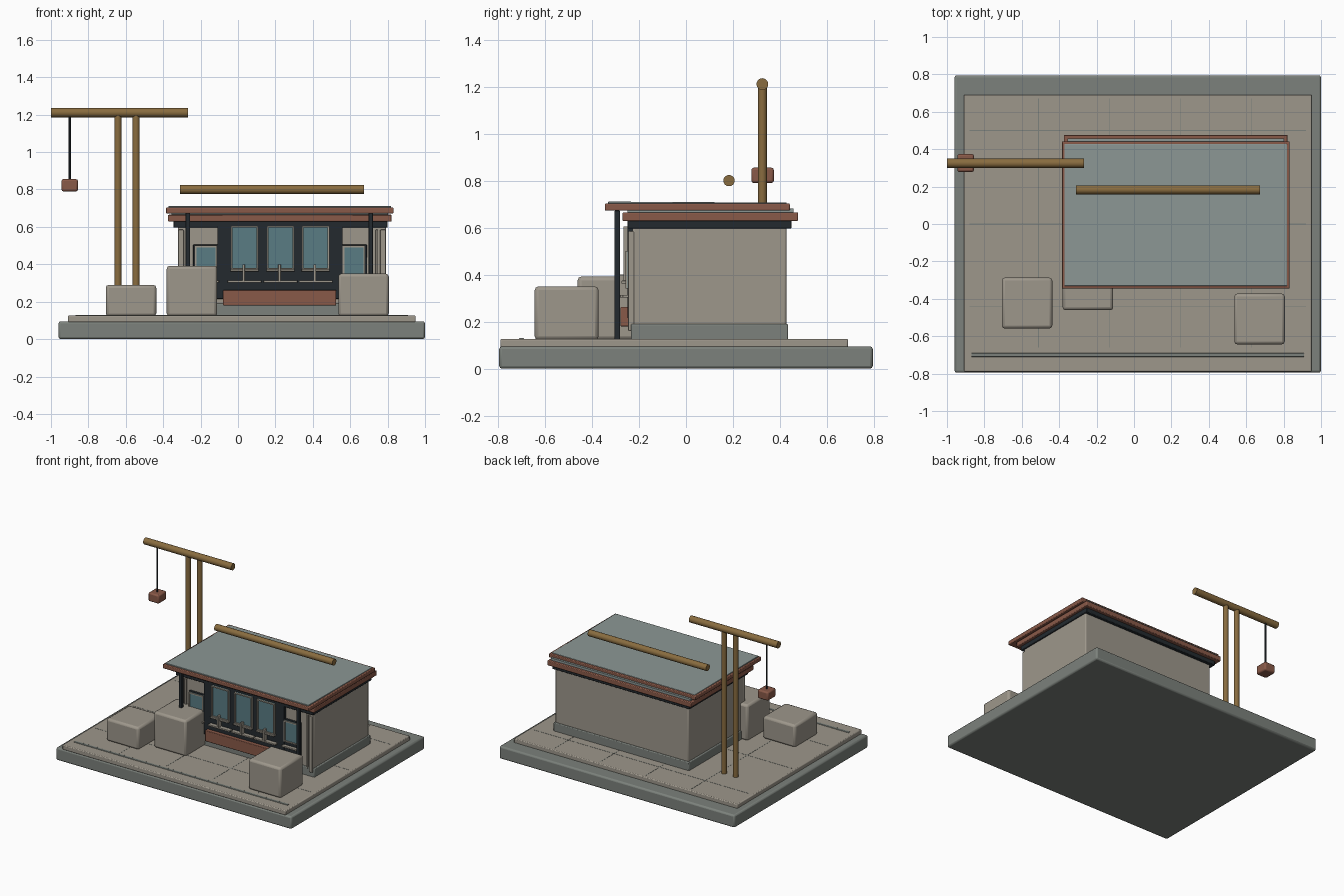
import bpy, math
from mathutils import Vector

if "Cube" in bpy.data.objects:
    bpy.data.objects.remove(bpy.data.objects["Cube"])


def material(name, rgb):
    m = bpy.data.materials.new(name)
    m.diffuse_color = (*rgb, 1)
    m.use_nodes = True
    m.node_tree.nodes["Principled BSDF"].inputs["Base Color"].default_value = m.diffuse_color
    return m


SLAB = material("slab_grey", (0.20, 0.22, 0.20))
STONE = material("warm_stone", (0.34, 0.31, 0.26))
RUST = material("rust_brown", (0.25, 0.10, 0.065))
DARK = material("dark_metal", (0.017, 0.023, 0.028))
WOOD = material("timber", (0.25, 0.15, 0.05))
GLASS = material("teal_glass", (0.10, 0.20, 0.23))
ROOF = material("roof_grey", (0.26, 0.31, 0.30))


def box(name, x, y, z, mat, bevel=0.0, tilt=0.0):
    """Box from (min, max) ranges, with optional rounded edges."""
    bpy.ops.mesh.primitive_cube_add(size=1, location=[(a + b) / 2 for a, b in (x, y, z)])
    o = bpy.context.object
    o.name = name
    o.scale = [b - a for a, b in (x, y, z)]
    bpy.ops.object.transform_apply(location=False, rotation=False, scale=True)
    o.rotation_euler.x = tilt
    o.data.materials.append(mat)
    if bevel:
        m = o.modifiers.new("bevel", 'BEVEL')
        m.width, m.segments = bevel, 2
        bpy.ops.object.shade_smooth_by_angle(angle=math.radians(35))
    return o


def rod(name, a, b, r, mat, sides=20):
    """Round bar between two points."""
    a, b = Vector(a), Vector(b)
    d = b - a
    bpy.ops.mesh.primitive_cylinder_add(vertices=sides, radius=r, depth=d.length,
                                        location=(a + b) / 2,
                                        rotation=d.to_track_quat('Z', 'Y').to_euler())
    o = bpy.context.object
    o.name = name
    o.data.materials.append(mat)
    bpy.ops.object.shade_smooth_by_angle(angle=math.radians(35))


def frame(name, x, z, y, w, mat):
    """Four thin bars around a window opening."""
    (x0, x1), (z0, z1) = x, z
    box(name + "_left", (x0, x0 + w), y, z, mat)
    box(name + "_right", (x1 - w, x1), y, z, mat)
    box(name + "_bottom", (x0 + w, x1 - w), y, (z0, z0 + w), mat)
    box(name + "_top", (x0 + w, x1 - w), y, (z1 - w, z1), mat)


# Ground slab and paving
box("base_slab", (-0.96, 1.0), (-0.795, 0.795), (0, 0.095), SLAB, 0.012)
box("paving", (-0.91, 0.95), (-0.79, 0.69), (0.09, 0.126), STONE, 0.006)
for x in (-0.51, -0.13, 0.25, 0.63):
    box("paving_joint_y", (x - 0.002, x + 0.002), (-0.66, 0.67), (0.12, 0.127), SLAB)
for y in (-0.44, 0.0, 0.5):
    box("paving_joint_x", (-0.88, 0.92), (y - 0.002, y + 0.002), (0.12, 0.127), SLAB)
box("front_drain", (-0.87, 0.91), (-0.71, -0.69), (0.12, 0.130), SLAB, 0.003)

# Building body
box("plinth", (-0.33, 0.80), (-0.235, 0.435), (0.12, 0.19), SLAB, 0.006)
box("walls", (-0.32, 0.79), (-0.228, 0.427), (0.15, 0.61), STONE, 0.008)
box("eave_band", (-0.345, 0.80), (-0.25, 0.45), (0.597, 0.632), DARK, 0.004)

# Two stacked roofs, the upper one set forward
box("lower_fascia", (-0.374, 0.822), (-0.27, 0.477), (0.628, 0.665), RUST, 0.005)
box("lower_roof", (-0.355, 0.803), (-0.25, 0.458), (0.655, 0.682), ROOF)
box("upper_fascia", (-0.386, 0.832), (-0.345, 0.442), (0.672, 0.703), RUST, 0.005)
box("upper_roof", (-0.372, 0.818), (-0.331, 0.428), (0.69, 0.7085), ROOF, 0.002, -0.006)
rod("ridge_pole", (-0.31, 0.183, 0.80), (0.674, 0.183, 0.80), 0.024, WOOD)

# Corner pilasters and canopy posts
for cx in (-0.305, 0.775):
    box("corner_pilaster", (cx - 0.015, cx + 0.015), (-0.246, -0.22), (0.16, 0.585), STONE, 0.004)
for cx in (-0.272, 0.742):
    box("inner_pilaster", (cx - 0.007, cx + 0.007), (-0.24, -0.22), (0.18, 0.585), STONE, 0.003)
for px in (-0.268, 0.71):
    box("canopy_post", (px - 0.012, px + 0.012), (-0.304, -0.28), (0.12, 0.672), DARK, 0.003)

# Dark shopfront: tall centre, lower wings
box("shopfront_centre", (-0.11, 0.56), (-0.25, -0.22), (0.215, 0.61), DARK, 0.003)
for x in ((-0.24, -0.105), (0.555, 0.69)):
    box("shopfront_wing", x, (-0.245, -0.22), (0.215, 0.505), DARK, 0.003)

# Windows
for cx in (0.035, 0.227, 0.415):
    x, z = (cx - 0.073, cx + 0.073), (0.37, 0.605)
    box("centre_glass", x, (-0.258, -0.24), z, GLASS)
    frame("centre_frame", x, z, (-0.267, -0.245), 0.009, STONE)
    box("window_sill", (cx - 0.075, cx + 0.075), (-0.275, -0.245), (0.362, 0.374), STONE, 0.002)
    box("lower_rail", (cx - 0.09, cx + 0.09), (-0.28, -0.245), (0.302, 0.314), STONE, 0.002)
    box("rail_bracket", (cx - 0.012, cx + 0.002), (-0.285, -0.245), (0.31, 0.40), STONE, 0.002)
for x in ((-0.232, -0.112), (0.56, 0.68)):
    z = (0.34, 0.50)
    box("side_glass", x, (-0.25, -0.235), z, GLASS)
    frame("side_frame", x, z, (-0.257, -0.238), 0.009, STONE)
    box("side_rail", (x[0] - 0.01, x[1] + 0.01), (-0.27, -0.24), (0.302, 0.314), STONE, 0.002)

# Rust counter panel below the windows
box("counter_panel", (-0.08, 0.525), (-0.279, -0.24), (0.18, 0.262), RUST, 0.004)

# Hoist: twin posts, cross beam, cable and weight
for px in (-0.642, -0.545):
    rod("hoist_post", (px, 0.325, 0.10), (px, 0.325, 1.20), 0.019, WOOD)
rod("hoist_beam", (-1.0, 0.325, 1.211), (-0.268, 0.325, 1.211), 0.025, WOOD)
rod("hoist_cable", (-0.9, 0.325, 0.84), (-0.9, 0.325, 1.20), 0.007, DARK, 10)
box("hoist_weight", (-0.944, -0.856), (0.278, 0.374), (0.79, 0.855), RUST, 0.01)

# Stone blocks in the yard
for name, x, y, top in (("left_block", -0.572, -0.423, 0.29),
                        ("middle_block", -0.246, -0.325, 0.392),
                        ("right_block", 0.671, -0.508, 0.35)):
    box(name, (x - 0.135, x + 0.135), (y - 0.136, y + 0.136), (0.122, top), STONE, 0.016)
